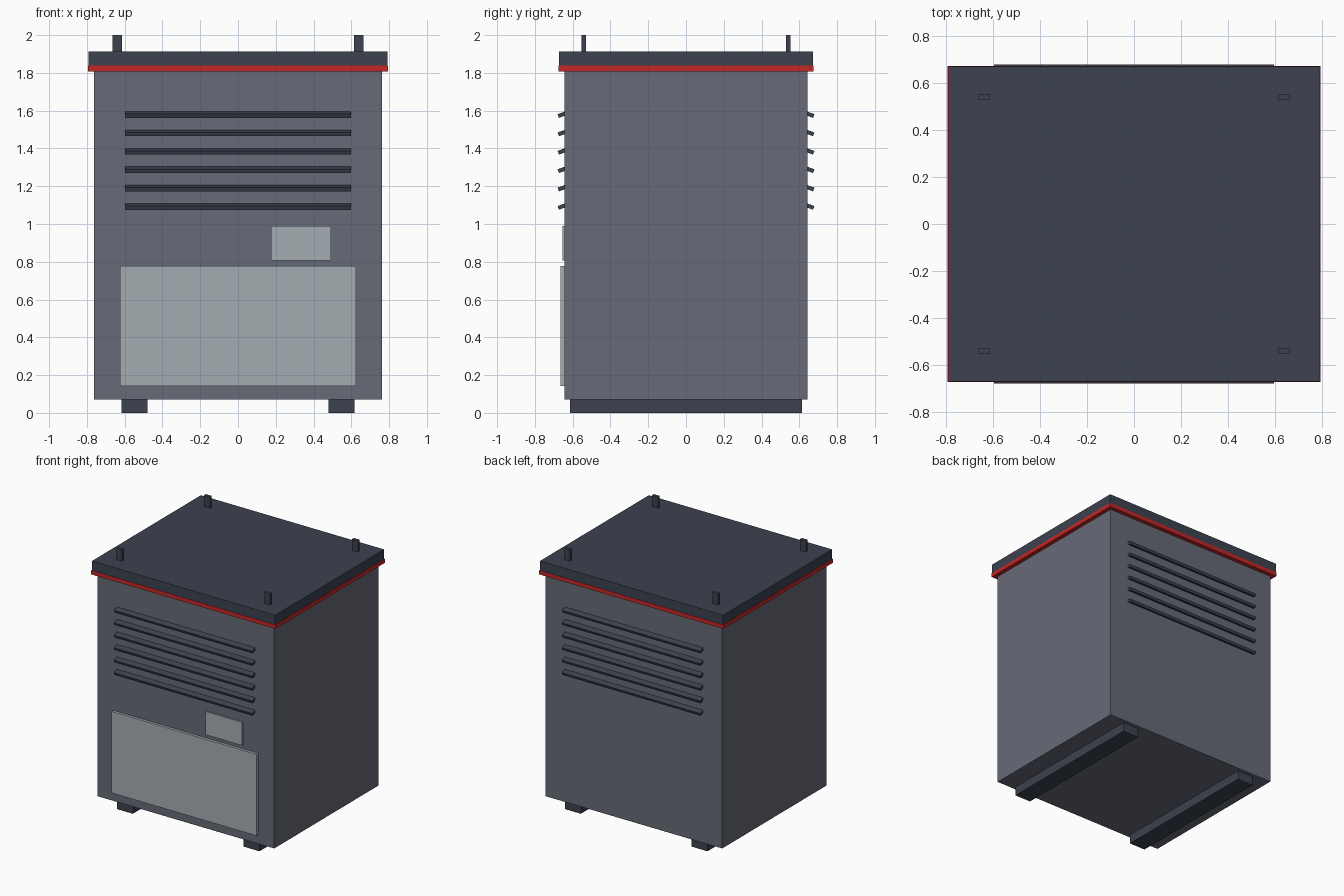
import bpy
from math import radians

if "Cube" in bpy.data.objects:
    bpy.data.objects.remove(bpy.data.objects["Cube"], do_unlink=True)


def material(name, rgb):
    m = bpy.data.materials.new(name)
    m.use_nodes = True
    m.diffuse_color = (*rgb, 1)
    m.node_tree.nodes["Principled BSDF"].inputs["Base Color"].default_value = (*rgb, 1)
    return m


grey = material("casing grey", (0.137, 0.145, 0.185))
dark = material("dark slate", (0.045, 0.054, 0.08))
red = material("trim red", (0.56, 0.02, 0.02))
pale = material("panel pale grey", (0.37, 0.42, 0.45))


def box(name, mat, center, size, tilt=0):
    bpy.ops.mesh.primitive_cube_add(size=1, location=center, rotation=(tilt, 0, 0))
    ob = bpy.context.object
    ob.name = name
    ob.scale = size
    ob.data.materials.append(mat)
    return ob


def span(name, mat, x, y, z):
    """Box given by its low and high bounds on each axis."""
    axes = (x, y, z)
    return box(name, mat, [(a + b) / 2 for a, b in axes], [b - a for a, b in axes])


# Casing, trim band and lid
span("casing", grey, (-0.763, 0.763), (-0.643, 0.643), (0.072, 1.82))
span("trim_band", red, (-0.795, 0.795), (-0.675, 0.675), (1.807, 1.838))
span("lid", dark, (-0.791, 0.791), (-0.672, 0.672), (1.838, 1.912))

# Skids and lifting lugs
for side, sx in (("right", -1), ("left", 1)):
    box(side + "_skid", dark, (sx * 0.547, 0, 0.037), (0.138, 1.23, 0.074))
    for end, sy in (("front", -1), ("back", 1)):
        box(f"{end}_{side}_lug", dark, (sx * 0.639, sy * 0.541, 1.95),
            (0.05, 0.023, 0.1))

# Sloping vent slats, outer edge down
for end, sy in (("front", -1), ("back", 1)):
    for i in range(6):
        box(f"{end}_vent_slat_{i + 1}", dark, (0, sy * 0.648, 1.582 - i * 0.0973),
            (1.194, 0.06, 0.021), tilt=-sy * radians(20))

# Front access panel and control plate
span("access_panel", pale, (-0.626, 0.626), (-0.664, -0.64), (0.142, 0.778))
span("control_plate", pale, (0.176, 0.493), (-0.654, -0.64), (0.808, 0.989))
